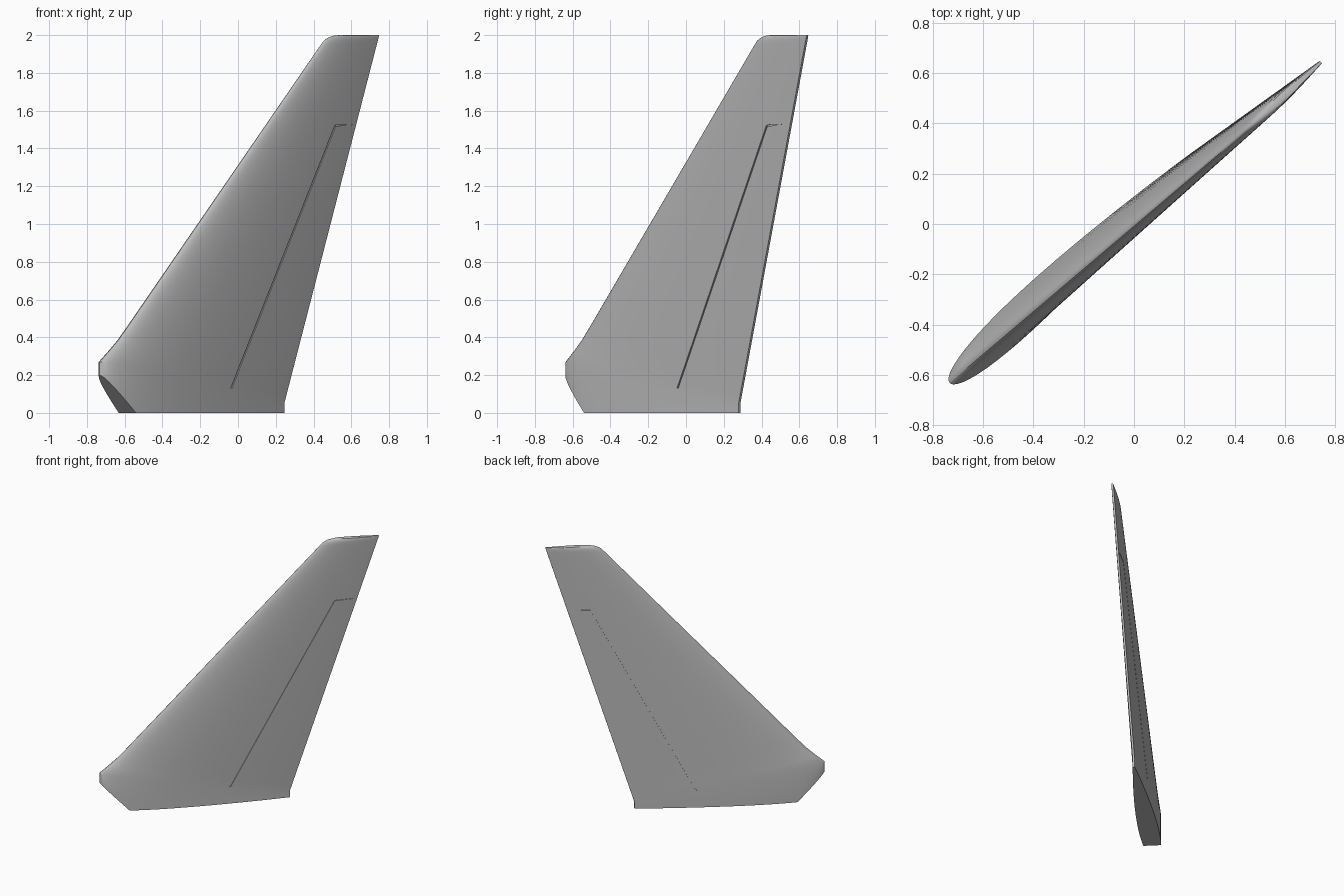
import bpy
import bmesh
import math
from mathutils import Vector

cube = bpy.data.objects.get("Cube")
if cube:
    bpy.data.objects.remove(cube, do_unlink=True)

R = math.sqrt(0.5)
LEAN_C = -0.046


def place(u, n, z):
    """Chord direction u, sideways direction n, height z to world space."""
    return Vector(((u + n) * R, (u - n) * R, z))


def lean(u, z):
    return 0.04 * z + 0.037 * u + LEAN_C


def half_thickness(t, chord):
    """Symmetric airfoil with a narrow blunt trailing edge."""
    y = 0.2969 * math.sqrt(t) - 0.126 * t - 0.3516 * t**2 + 0.2843 * t**3 - 0.1036 * t**4
    return 0.53 * y * chord + 0.007 * t


def section(bm, le, te, flat_z=None, slim=1.0):
    """Ring of vertices from trailing edge round the nose and back."""
    steps = 28
    ring = []
    for i in range(2 * steps + 1):
        a = math.pi * i / steps
        t = (1 + math.cos(a)) / 2
        side = 1 if i <= steps else -1
        u = le[0] + (te[0] - le[0]) * t
        z = le[1] + (te[1] - le[1]) * t
        n = lean(u, z) + side * slim * half_thickness(t, te[0] - le[0])
        ring.append(bm.verts.new(place(u, n, z if flat_z is None else flat_z)))
    return ring


def te_at(z):
    return (0.37 + (z - 0.05) * 0.313, z)


def new_object(name, bm):
    bmesh.ops.recalc_face_normals(bm, faces=bm.faces)
    mesh = bpy.data.meshes.new(name)
    bm.to_mesh(mesh)
    bm.free()
    ob = bpy.data.objects.new(name, mesh)
    bpy.context.collection.objects.link(ob)
    return ob


# Fin: root fairing, flared foot, straight taper and rounded tip
bm = bmesh.new()
root_le, root_te = (-0.965, 0.27), te_at(0.05)
rings = [section(bm, root_le, root_te, flat_z=0), section(bm, root_le, root_te)]
for le, z in [((-0.895, 0.33), 0.09), ((-0.835, 0.385), 0.14)]:
    rings.append(section(bm, le, te_at(z)))
for i in range(11):
    f = i / 10
    rings.append(section(bm, (-0.775 + 1.345 * f, 0.45 + 1.5 * f), te_at(0.2 + 1.76 * f)))
for le, z, slim in [((0.592, 1.972), 1.98, 1), ((0.622, 1.988), 1.992, 0.95),
                    ((0.66, 1.997), 1.998, 0.85), ((0.70, 2.0), 2.0, 0.7)]:
    rings.append(section(bm, le, te_at(z), slim=slim))
for a, b in zip(rings, rings[1:]):
    for i in range(len(a)):
        j = (i + 1) % len(a)
        bm.faces.new((a[i], a[j], b[j], b[i]))
bm.faces.new(rings[0])
bm.faces.new(rings[-1])

# Sloping cut under the nose of the root
p, q = place(-0.764, 0, 0), place(-0.965, 0, 0.2)
normal = (q - p).cross(place(0, 1, 0))
if normal.z > 0:
    normal = -normal
cut = bmesh.ops.bisect_plane(bm, geom=bm.verts[:] + bm.edges[:] + bm.faces[:],
                             plane_co=p, plane_no=normal, clear_outer=True)
bmesh.ops.holes_fill(bm, edges=[e for e in bm.edges if e.is_boundary], sides=0)
fin = new_object("tail_fin", bm)


# Rudder gap: shallow grooves on both sides
def groove_cutter(start, end, width):
    bm = bmesh.new()
    across = Vector((end[1] - start[1], start[0] - end[0])).normalized() * width / 2
    for side in (1, -1):
        corners = []
        for u, z, h in (start, end):
            for s in (1, -1):
                cu, cz = u + s * across.x, z + s * across.y
                for depth in (h - min(0.008, h * 0.4), h + 0.03):
                    corners.append(bm.verts.new(place(cu, lean(u, z) + side * depth, cz)))
        bmesh.ops.convex_hull(bm, input=corners)
    ob = new_object("groove_cutter", bm)
    ob.hide_render = True
    return ob


low = (-0.057, 0.13, half_thickness(0.68, 1.335))
high = (0.668, 1.522, half_thickness(0.75, 0.645))
edge = (0.80, 1.526, half_thickness(0.95, 0.645))
cutters = [groove_cutter(low, high, 0.008), groove_cutter(high, edge, 0.006)]
bpy.context.view_layer.objects.active = fin
fin.select_set(True)
for cutter in cutters:
    mod = fin.modifiers.new("rudder_gap", "BOOLEAN")
    mod.operation = "DIFFERENCE"
    mod.solver = "EXACT"
    mod.object = cutter
    bpy.ops.object.modifier_apply(modifier=mod.name)
    bpy.data.objects.remove(cutter, do_unlink=True)

# Plain grey paint
grey = bpy.data.materials.new("light_grey")
grey.use_nodes = True
colour = (0.5, 0.5, 0.5, 1)
grey.diffuse_color = colour
grey.node_tree.nodes["Principled BSDF"].inputs["Base Color"].default_value = colour
fin.data.materials.clear()
fin.data.materials.append(grey)
bpy.ops.object.shade_smooth_by_angle(angle=math.radians(30))
